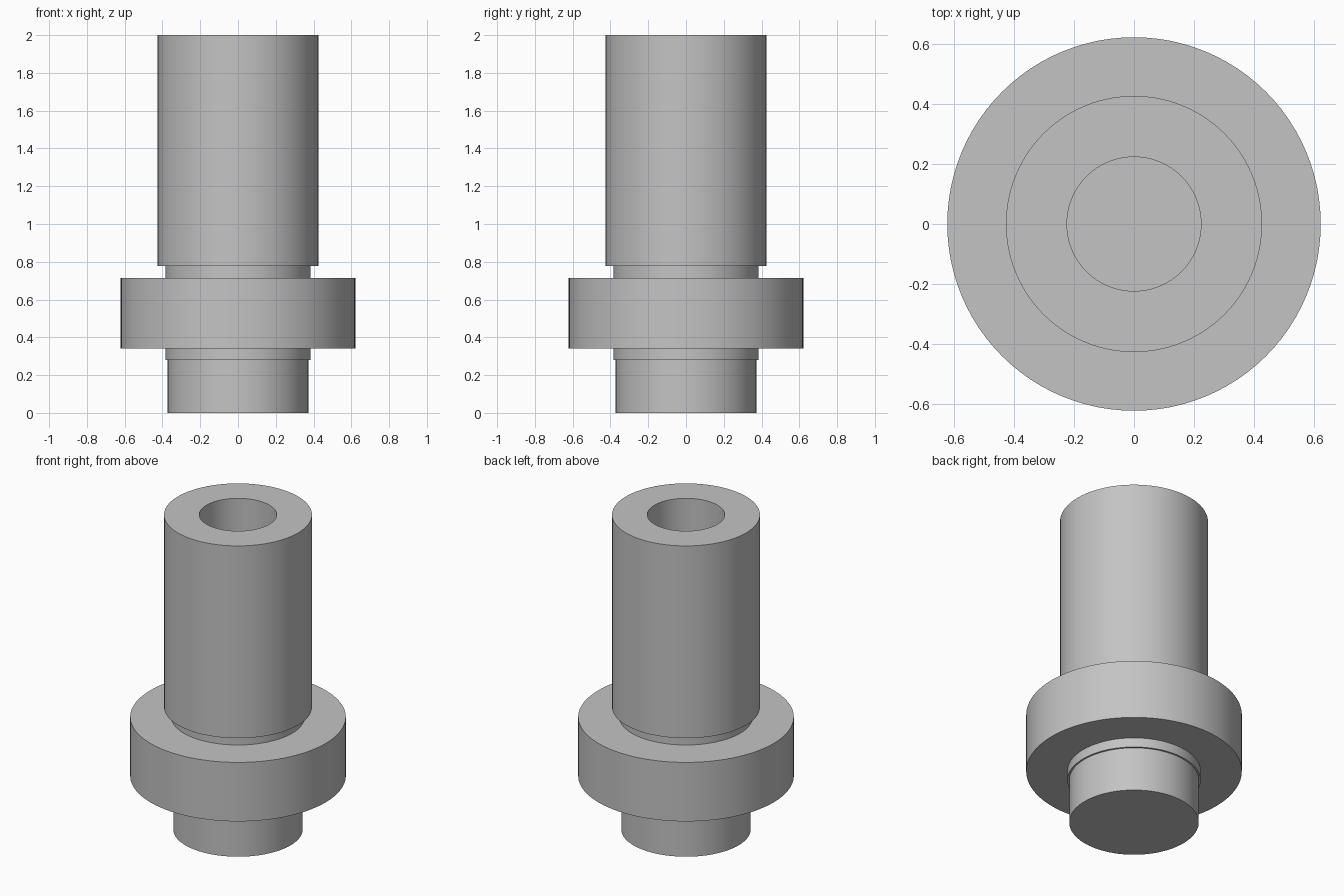
import bpy
import bmesh
import math
from mathutils import Matrix, Vector

cube = bpy.data.objects.get("Cube")
if cube:
    bpy.data.objects.remove(cube, do_unlink=True)

SEGMENTS = 96

grey = bpy.data.materials.new("plain grey")
grey.use_nodes = True
colour = (0.55, 0.55, 0.55, 1)
grey.diffuse_color = colour
grey.node_tree.nodes["Principled BSDF"].inputs["Base Color"].default_value = colour


def lathe(name, profile):
    """Revolve an (radius, height) outline, closed on the axis, about z."""
    bm = bmesh.new()
    verts = [bm.verts.new((r, 0, z)) for r, z in profile]
    edges = [bm.edges.new(pair) for pair in zip(verts, verts[1:])]
    bmesh.ops.spin(bm, geom=verts + edges, cent=(0, 0, 0), axis=(0, 0, 1),
                   angle=math.tau, steps=SEGMENTS, use_merge=True)
    bmesh.ops.remove_doubles(bm, verts=bm.verts, dist=0.0001)
    bmesh.ops.recalc_face_normals(bm, faces=bm.faces)
    mesh = bpy.data.meshes.new(name)
    bm.to_mesh(mesh)
    bm.free()
    mesh.materials.append(grey)
    obj = bpy.data.objects.new(name, mesh)
    bpy.context.collection.objects.link(obj)
    bpy.ops.object.select_all(action="DESELECT")
    obj.select_set(True)
    bpy.context.view_layer.objects.active = obj
    bpy.ops.object.shade_smooth_by_angle(angle=math.radians(30))
    return obj


# One turned solid: foot, lower neck, flange, upper neck, barrel and blind bore
lathe("flanged_bushing", [
    (0, 0), (0.373, 0),             # foot
    (0.373, 0.28), (0.384, 0.28),   # lower neck
    (0.384, 0.34), (0.621, 0.34),   # flange
    (0.621, 0.715), (0.384, 0.715), # upper neck
    (0.384, 0.778), (0.426, 0.778), # barrel
    (0.426, 2), (0.223, 2),         # rim
    (0.223, 0.778), (0, 0.778),     # bore floor
])
